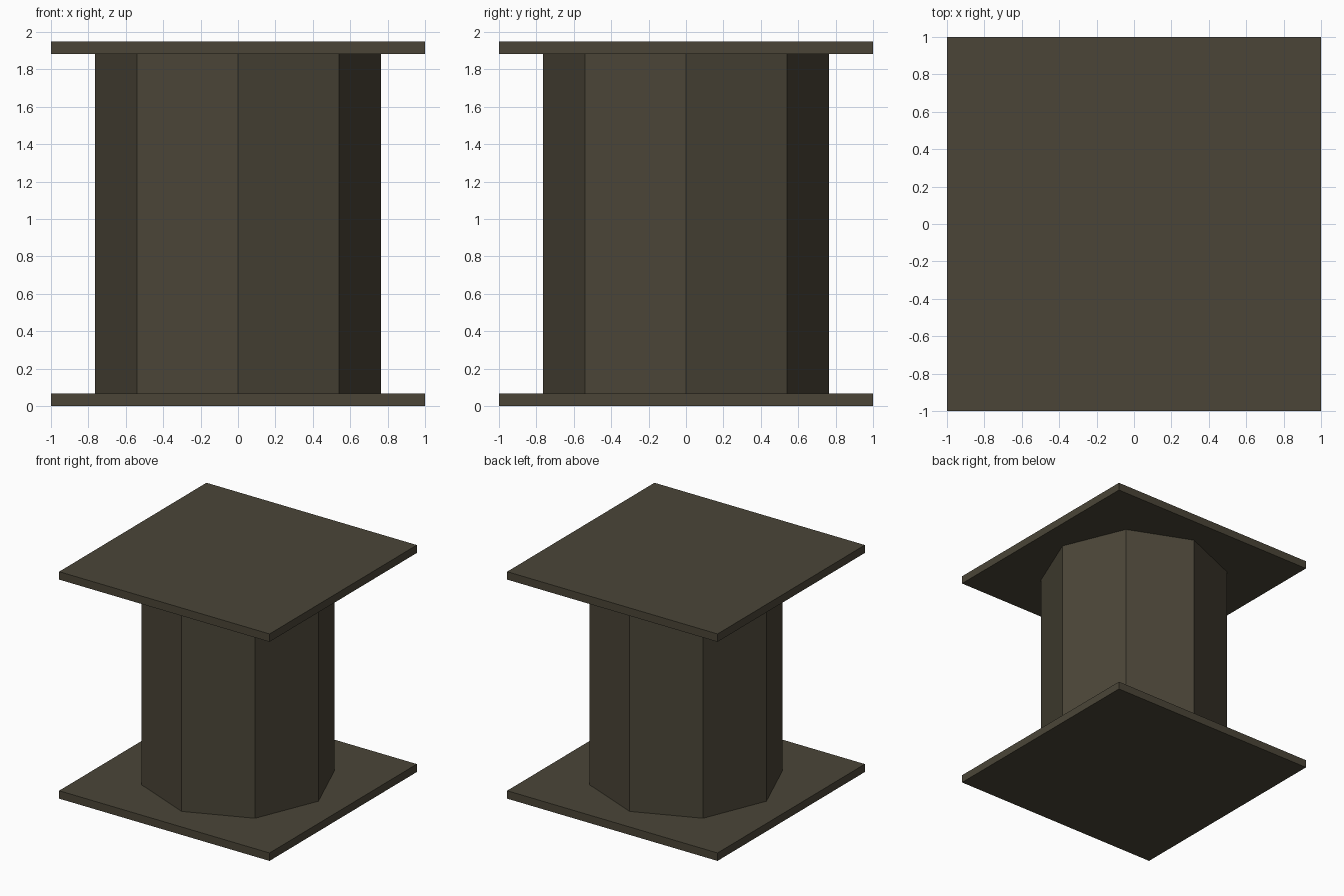
import bpy
import math

if "Cube" in bpy.data.objects:
    bpy.data.objects.remove(bpy.data.objects["Cube"])

# One dark olive-grey colour for the whole model
mat = bpy.data.materials.new("dark olive grey")
mat.diffuse_color = (0.070, 0.060, 0.039, 1.0)
mat.use_nodes = True
mat.node_tree.nodes["Principled BSDF"].inputs["Base Color"].default_value = mat.diffuse_color

HEIGHT = 1.95
PLATE = 0.068


def finish(name):
    obj = bpy.context.object
    obj.name = name
    obj.data.materials.append(mat)
    return obj


def plate(name, z0):
    bpy.ops.mesh.primitive_cube_add(size=1, location=(0, 0, z0 + PLATE / 2))
    obj = finish(name)
    obj.scale = (2, 2, PLATE)
    bpy.ops.object.transform_apply(location=False, rotation=False, scale=True)


# Square base and cap plates
plate("base_plate", 0)
plate("cap_plate", HEIGHT - PLATE)

# Octagonal column with corners on the x and y axes
bpy.ops.mesh.primitive_cylinder_add(
    vertices=8, radius=0.765, depth=HEIGHT - 2 * PLATE,
    location=(0, 0, HEIGHT / 2))
finish("octagonal_column")
